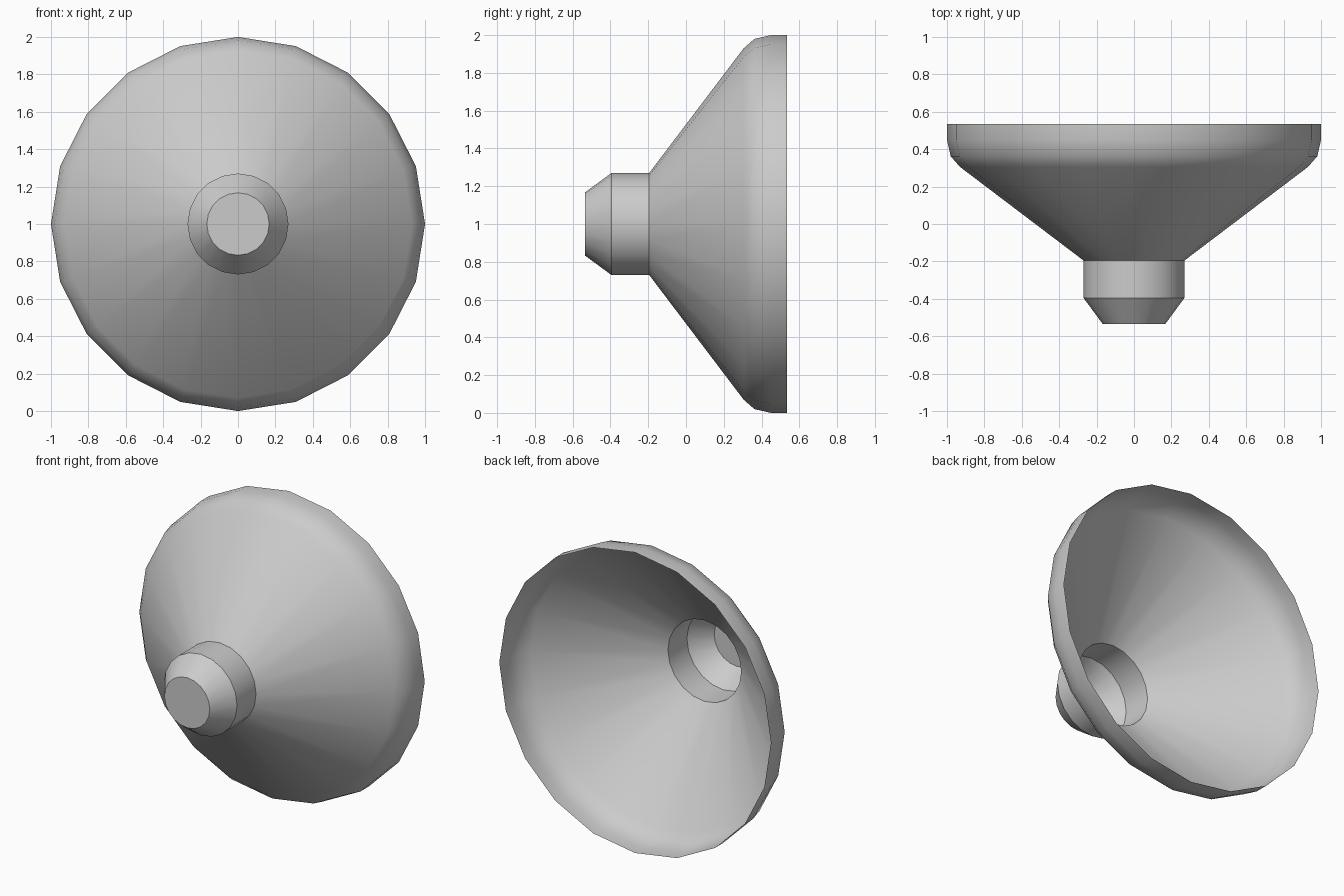
import bpy, bmesh, math
from mathutils import Matrix, Vector

cube = bpy.data.objects.get("Cube")
if cube:
    bpy.data.objects.remove(cube, do_unlink=True)

SIDES = 20

# Plain grey finish
grey = bpy.data.materials.new("plain_grey")
grey.use_nodes = True
colour = (0.6, 0.6, 0.6, 1.0)
grey.diffuse_color = colour
grey.node_tree.nodes["Principled BSDF"].inputs["Base Color"].default_value = colour

# Thin shell profile as (radius, y): nose, collar, flared cone, rounded rim
profile = [(0.167, -0.535), (0.27, -0.395), (0.27, -0.195),
           (0.93, 0.305), (0.98, 0.362), (1.0, 0.45), (1.0, 0.535)]

bm = bmesh.new()
rings = []
for radius, y in profile:
    ring = []
    for i in range(SIDES):
        a = math.tau * i / SIDES
        ring.append(bm.verts.new((radius * math.cos(a), y, 1 + radius * math.sin(a))))
    rings.append(ring)

# Walls of the shell, facing outward
for low, high in zip(rings, rings[1:]):
    for i in range(SIDES):
        j = (i + 1) % SIDES
        bm.faces.new((low[i], low[j], high[j], high[i]))

# Flat nose cap; the back stays open
bm.faces.new(rings[0])
bmesh.ops.recalc_face_normals(bm, faces=bm.faces)
bm.faces.ensure_lookup_table()
cap = bm.faces[-1]
if cap.normal.y > 0:
    bmesh.ops.reverse_faces(bm, faces=bm.faces)

mesh = bpy.data.meshes.new("flared_reflector")
bm.to_mesh(mesh)
bm.free()
mesh.materials.append(grey)
reflector = bpy.data.objects.new("flared_reflector", mesh)
bpy.context.collection.objects.link(reflector)

# Smooth the cone while keeping the collar edges crisp
bpy.ops.object.select_all(action='DESELECT')
reflector.select_set(True)
bpy.context.view_layer.objects.active = reflector
bpy.ops.object.shade_smooth_by_angle(angle=math.radians(30))
